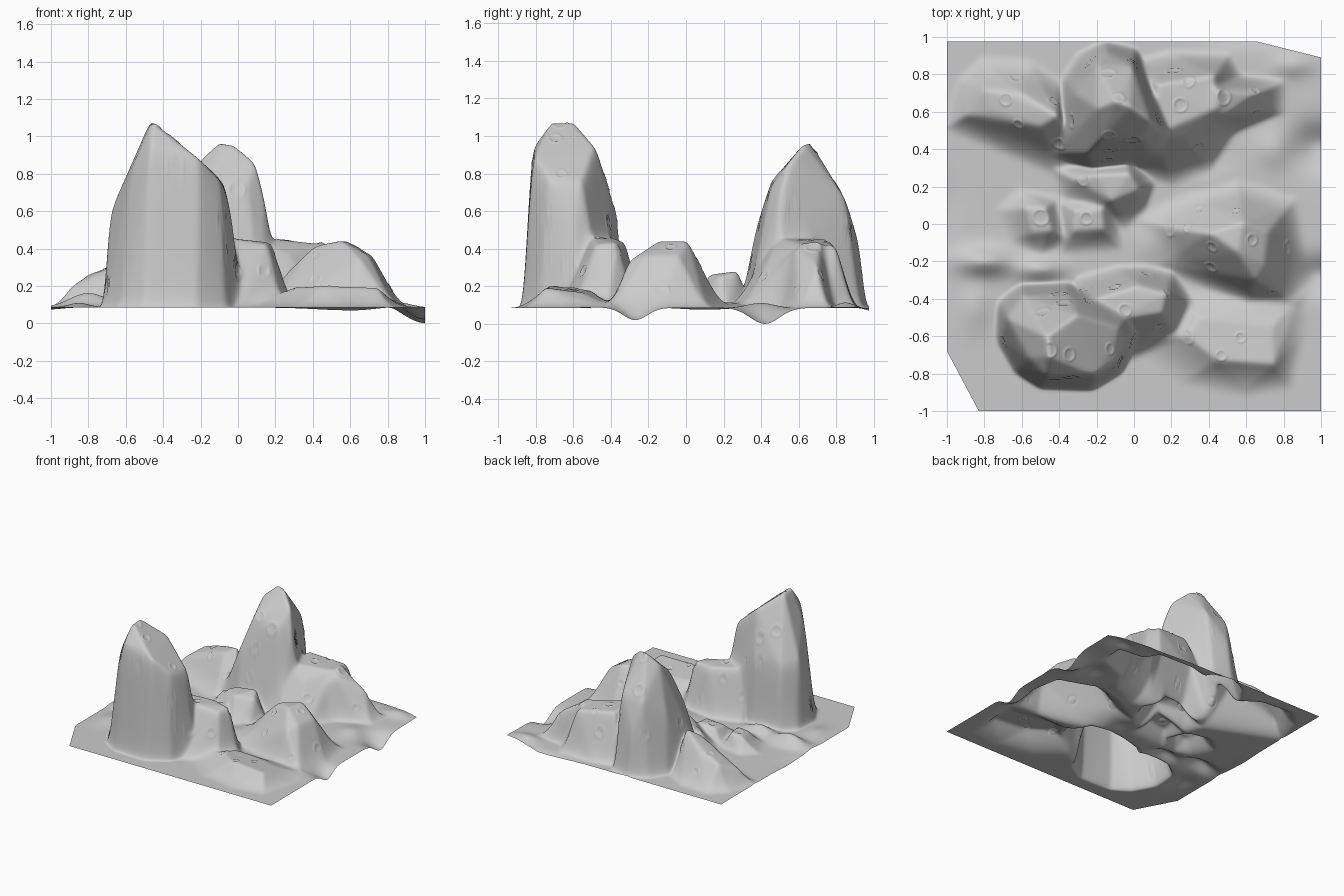
import bpy, bmesh, math, random
from mathutils import Vector

N = 330          # grid resolution
BASE = 0.083     # ground level
ROCKS = []


def rock(base, top, blend=0.12):
    """Store a faceted boulder as the upward planes of a convex hull."""
    bm = bmesh.new()
    for x, y in base:
        bm.verts.new((x, y, 0.04))
    for p in top:
        bm.verts.new(p)
    bmesh.ops.convex_hull(bm, input=bm.verts[:])
    bm.normal_update()
    c = sum((v.co for v in bm.verts), Vector()) / len(bm.verts)
    planes = set()
    for f in bm.faces:
        n, o = f.normal.copy(), f.verts[0].co
        if n.dot(o - c) < 0:
            n.negate()
        if n.z > 0.02:
            planes.add((round(-n.x / n.z, 3), round(-n.y / n.z, 3),
                        round(n.dot(o) / n.z, 3)))
    bm.free()
    pts = list(base) + [(p[0], p[1]) for p in top]
    xs, ys = [p[0] for p in pts], [p[1] for p in pts]
    m = 0.2
    ROCKS.append((min(xs) - m, max(xs) + m, min(ys) - m, max(ys) + m, list(planes), blend))


# front left tower and its shoulder
rock([(-.72, -.62), (-.71, -.42), (-.6, -.34), (-.36, -.33), (-.02, -.45), (.01, -.6),
      (-.08, -.78), (-.23, -.87), (-.5, -.86), (-.63, -.78)],
     [(-.69, -.5, .58), (-.6, -.37, .55), (-.46, -.71, 1.08), (-.47, -.6, 1.08),
      (-.47, -.825, .92), (-.2, -.82, .87), (-.08, -.74, .74), (-.07, -.55, .74),
      (-.02, -.6, .5), (-.3, -.48, .94), (-.35, -.36, .55), (-.57, -.72, .82)])
rock([(-.1, -.24), (.05, -.23), (.2, -.26), (.31, -.42), (.24, -.6), (0, -.7), (-.1, -.7)],
     [(.02, -.32, .43), (.18, -.37, .43), (.16, -.48, .42), (-.1, -.36, .45), (-.1, -.52, .46)])
# back tower
rock([(-.41, .6), (-.37, .78), (-.29, .9), (-.15, .96), (0, .93), (.08, .75), (.22, .5),
      (.13, .32), (-.2, .28), (-.43, .37)],
     [(-.1, .66, .97), (-.02, .63, .96), (.1, .55, .86), (-.2, .62, .88), (-.18, .45, .75),
      (.05, .45, .72), (-.2, .85, .65), (0, .85, .66), (-.15, .93, .4), (.15, .5, .66),
      (-.32, .7, .5), (-.25, .37, .5)])
# back right boulders
rock([(0, .86), (.2, .91), (.5, .9), (.58, .76), (.53, .5), (.4, .29), (.2, .23), (0, .29)],
     [(.12, .75, .45), (.1, .47, .46), (.28, .45, .36), (.28, .7, .42), (.43, .8, .41), (.45, .62, .42)])
rock([(.3, .82), (.79, .76), (.78, .6), (.3, .4)],
     [(.66, .7, .3), (.45, .72, .42), (.48, .58, .4)])
# back left boulder
rock([(-.99, .53), (-.92, .76), (-.8, .87), (-.55, .85), (-.4, .75), (-.3, .34), (-.42, .29), (-.65, .43)],
     [(-.8, .72, .26), (-.75, .6, .27), (-.6, .7, .32), (-.5, .52, .35), (-.4, .58, .4), (-.9, .58, .19)])
# right boulder
rock([(.05, .02), (.3, .16), (.55, .22), (.85, .12), (.9, -.15), (.86, -.42), (.6, -.42), (.15, -.22)],
     [(.4, -.05, .41), (.58, .01, .44), (.55, -.15, .44), (.65, -.3, .34), (.72, -.04, .36),
      (.7, -.22, .36), (.2, -.04, .2)])
# small middle boulders
rock([(-.42, .29), (-.05, .35), (.1, .22), (.05, .08), (-.05, 0), (-.35, .1)],
     [(-.2, .27, .26), (-.02, .28, .28), (.03, .18, .25), (-.12, .12, .26), (-.32, .24, .2)])
rock([(-.4, .12), (-.12, .14), (-.08, -.11), (-.38, -.13)],
     [(-.32, .08, .18), (-.17, .08, .2), (-.16, -.03, .19), (-.33, -.04, .17)])
rock([(-.7, .08), (-.6, .17), (-.42, .13), (-.36, -.08), (-.5, -.15), (-.63, -.08)],
     [(-.58, .09, .18), (-.47, .09, .2), (-.44, -.04, .19), (-.54, -.05, .17)])
# low front right shelf
rock([(.05, -.62), (.3, -.82), (.6, -.88), (.82, -.84), (.87, -.62), (.88, -.4), (.25, -.4)],
     [(.28, -.6, .19), (.45, -.73, .2), (.75, -.75, .19), (.74, -.55, .16), (.35, -.5, .17)])

# gentle swells and edge dips: x, y, radius x, radius y, height
SWELLS = [(-.8, -.2, .14, .07, .08), (-.5, -.24, .12, .06, .06), (1, -.27, .12, .09, -.065),
          (1, .42, .14, .11, -.085), (-.85, -.45, .08, .12, .025), (.75, .4, .1, .1, .03),
          (.6, 1, .25, .05, -.02), (-1, .1, .08, .15, -.01), (.85, .85, .1, .06, .03),
          (.1, -.1, .12, .12, .03), (.4, .22, .15, .1, .03), (.55, -.45, .3, .1, .02)]


def height(x, y):
    h = BASE
    for cx, cy, sx, sy, a in SWELLS:
        h += a * math.exp(-((x - cx) / sx) ** 2 - ((y - cy) / sy) ** 2)
    for x0, x1, y0, y1, planes, k in ROCKS:
        if x0 < x < x1 and y0 < y < y1:
            r = min(a * x + b * y + c for a, b, c in planes)
            t = max(k - abs(h - r), 0) / k      # smooth union
            h = max(h, r) + t * t * k * 0.25
    return h


# terrain sheet
bm = bmesh.new()
bmesh.ops.create_grid(bm, x_segments=N, y_segments=N, size=1.0)
for v in bm.verts:
    v.co.z = height(v.co.x, v.co.y)
inner = [v for v in bm.verts if not v.is_boundary]
for i in range(20):
    bmesh.ops.smooth_vert(bm, verts=inner, factor=0.5, use_axis_x=True, use_axis_y=True, use_axis_z=True)
bm.normal_update()

# shallow ringed pits scattered over the rocks
random.seed(4)
stone = [v for v in inner if v.co.z > 0.17]
pits = []
for i in range(3000):
    v = random.choice(stone)
    if len(pits) < 55 and all((v.co - p[0]).length > 0.13 for p in pits):
        pits.append((v.co.copy(), v.normal.copy(), random.uniform(.025, .045)))
for v in stone:
    for c, n, r in pits:
        d = (v.co - c).length / r
        if d < 1.3 and v.normal.dot(n) > 0.5:
            v.co += n * (0.004 * math.exp(-((d - 1) / .18) ** 2) - 0.003 * max(0, 1 - d * d))
            break

# trim the corners and the back edge
for co, no in (((-1, -.68, 0), (-.32, -.17, 0)), ((.68, .97, 0), (.08, .32, 0)), ((0, .975, 0), (0, 1, 0))):
    bmesh.ops.bisect_plane(bm, geom=bm.verts[:] + bm.edges[:] + bm.faces[:], plane_co=co,
                           plane_no=no, clear_outer=True)
low = min(v.co.z for v in bm.verts)
for v in bm.verts:
    v.co.z -= low
for f in bm.faces:
    f.smooth = True
me = bpy.data.meshes.new("rocky_terrain")
bm.to_mesh(me)
bm.free()
ob = bpy.data.objects.new("rocky_terrain", me)
bpy.context.collection.objects.link(ob)
